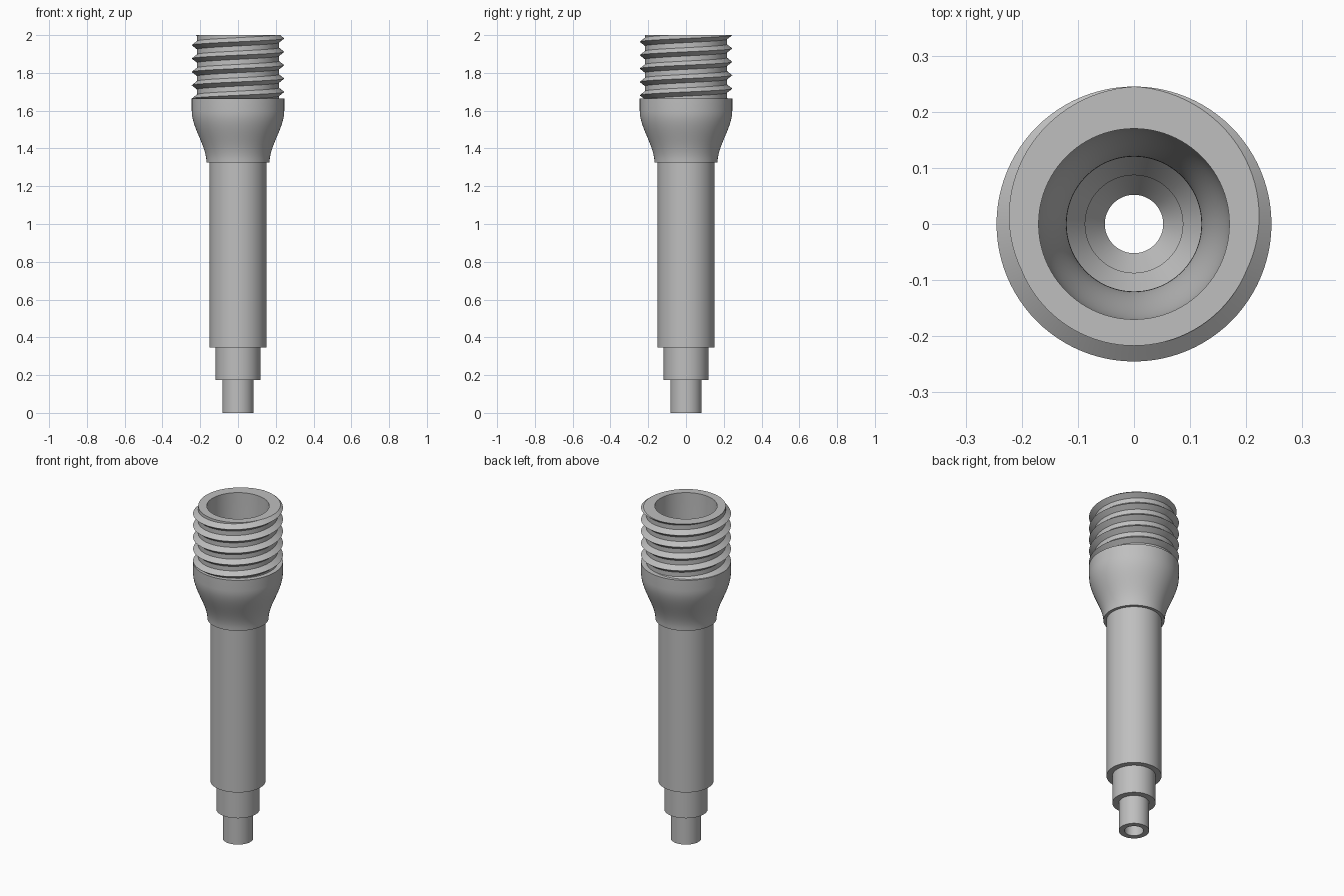
import bpy, bmesh, math
from mathutils import Vector

cube = bpy.data.objects.get("Cube")
if cube:
    bpy.data.objects.remove(cube, do_unlink=True)

SEGMENTS = 96
TOP = 2.0
SHOULDER = 1.665
PITCH = 0.0708
ROOT, CREST = 0.217, 0.245
TOOTH_HALF = 0.022

grey = bpy.data.materials.new("plain grey")
grey.use_nodes = True
colour = (0.52, 0.52, 0.52, 1)
grey.diffuse_color = colour
grey.node_tree.nodes["Principled BSDF"].inputs["Base Color"].default_value = colour


def s_curve(r0, z0, r1, z1, steps=14):
    """Smooth flare from one radius to another."""
    points = []
    for i in range(steps + 1):
        t = i / steps
        ease = t * t * (3 - 2 * t)
        points.append((r0 + (r1 - r0) * ease, z0 + (z1 - z0) * t))
    return points


def sweep(bm, rings, closed):
    """Bridge neighbouring rings of vertices with quads."""
    pairs = list(zip(rings, rings[1:]))
    if closed:
        pairs.append((rings[-1], rings[0]))
    for a, b in pairs:
        n = len(a)
        for i in range(n):
            j = (i + 1) % n
            bm.faces.new((a[i], a[j], b[j], b[i]))


def finish(bm, name):
    bmesh.ops.recalc_face_normals(bm, faces=bm.faces)
    mesh = bpy.data.meshes.new(name)
    bm.to_mesh(mesh)
    bm.free()
    mesh.materials.append(grey)
    obj = bpy.data.objects.new(name, mesh)
    bpy.context.collection.objects.link(obj)
    bpy.ops.object.select_all(action='DESELECT')
    obj.select_set(True)
    bpy.context.view_layer.objects.active = obj
    bpy.ops.object.shade_smooth_by_angle(angle=math.radians(30))


def ring_point(r, angle, z):
    return Vector((r * math.cos(angle), r * math.sin(angle), z))


# Hollow stepped stem with flared head: closed wall section turned round z
outside = [(0.083, 0), (0.083, 0.175), (0.118, 0.175), (0.118, 0.345),
           (0.15, 0.345), (0.15, 1.325)]
outside += s_curve(0.167, 1.325, CREST, 1.60)
outside += [(CREST, SHOULDER), (ROOT, SHOULDER), (ROOT, TOP)]
inside = [(0.17, TOP)] + s_curve(0.17, 1.60, 0.12, 1.34)
inside += [(0.12, 0.40), (0.087, 0.35), (0.087, 0.23), (0.052, 0.18), (0.052, 0)]

bm = bmesh.new()
section = outside + inside
rings = []
for s in range(SEGMENTS):
    angle = math.tau * s / SEGMENTS
    rings.append([bm.verts.new(ring_point(r, angle, z)) for r, z in section])
sweep(bm, rings, True)
finish(bm, "stepped_hollow_body")

# Right-handed screw thread: triangular ridge on a helix, trimmed at both ends
bm = bmesh.new()
tooth = [(ROOT - 0.002, -TOOTH_HALF), (ROOT, -TOOTH_HALF), (CREST, 0),
         (ROOT, TOOTH_HALF), (ROOT - 0.002, TOOTH_HALF)]
rings = []
for s in range(-6 * SEGMENTS, SEGMENTS + 1):
    turn = s / SEGMENTS
    angle = math.tau * turn + math.pi / 2
    centre = TOP + PITCH * turn
    rings.append([bm.verts.new(ring_point(r, angle, centre + dz)) for r, dz in tooth])
sweep(bm, rings, False)
for height, direction in ((TOP, 1), (SHOULDER - 0.003, -1)):
    cut = bmesh.ops.bisect_plane(
        bm, geom=bm.verts[:] + bm.edges[:] + bm.faces[:], dist=1e-6,
        plane_co=(0, 0, height), plane_no=(0, 0, direction), clear_outer=True)
    edges = [e for e in cut["geom_cut"] if isinstance(e, bmesh.types.BMEdge)]
    bmesh.ops.triangle_fill(bm, edges=edges, use_beauty=True)
finish(bm, "screw_thread")
